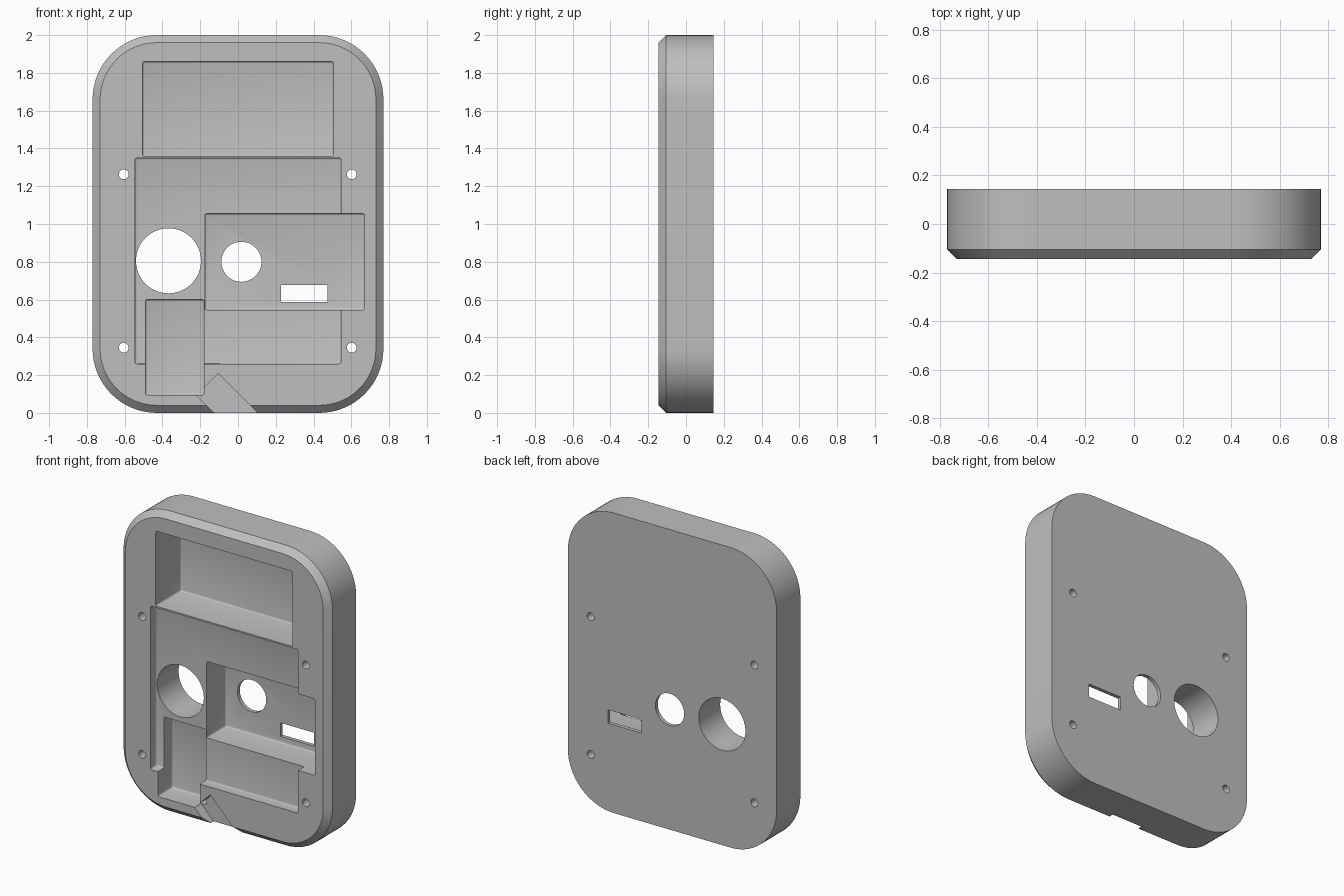
import bpy, bmesh, math
from mathutils import Vector, Matrix

cube = bpy.data.objects.get("Cube")
if cube:
    bpy.data.objects.remove(cube, do_unlink=True)

FRONT, BACK = -0.145, 0.145
HALF_W, HEIGHT, RADIUS, CHAMFER = 0.77, 2.0, 0.34, 0.04

grey = bpy.data.materials.new("matte_grey")
grey.use_nodes = True
colour = (0.52, 0.52, 0.52, 1)
grey.diffuse_color = colour
grey.node_tree.nodes["Principled BSDF"].inputs["Base Color"].default_value = colour


def make_object(name, bm):
    bmesh.ops.recalc_face_normals(bm, faces=bm.faces)
    mesh = bpy.data.meshes.new(name)
    bm.to_mesh(mesh)
    bm.free()
    mesh.materials.append(grey)
    obj = bpy.data.objects.new(name, mesh)
    bpy.context.collection.objects.link(obj)
    return obj


def rounded_loop(bm, y, inset, steps=16):
    """Rounded rectangle outline at depth y."""
    verts = []
    cx, cz = HALF_W - RADIUS, HEIGHT / 2 - RADIUS
    r = RADIUS - inset
    for q, (sx, sz) in enumerate([(1, 1), (-1, 1), (-1, -1), (1, -1)]):
        for i in range(steps + 1):
            a = math.pi / 2 * (q + i / steps)
            verts.append(bm.verts.new((sx * cx + r * math.cos(a), y,
                                       HEIGHT / 2 + sz * cz + r * math.sin(a))))
    return verts


# Case body with a chamfered front rim
bm = bmesh.new()
loops = [rounded_loop(bm, FRONT, CHAMFER),
         rounded_loop(bm, FRONT + CHAMFER, 0),
         rounded_loop(bm, BACK, 0)]
for a, b in zip(loops, loops[1:]):
    for i in range(len(a)):
        j = (i + 1) % len(a)
        bm.faces.new((a[i], a[j], b[j], b[i]))
bm.faces.new(loops[0])
bm.faces.new(loops[-1])
case = make_object("case_body", bm)


def cut(bm):
    """Subtract a closed shape from the case."""
    tool = make_object("cutter", bm)
    tool.hide_render = True
    mod = case.modifiers.new("cut", 'BOOLEAN')
    mod.operation = 'DIFFERENCE'
    mod.solver = 'EXACT'
    mod.object = tool
    bpy.context.view_layer.objects.active = case
    bpy.ops.object.modifier_apply(modifier=mod.name)
    bpy.data.objects.remove(tool, do_unlink=True)


def box(x0, x1, z0, z1, y0, y1, fillet=0.0):
    bm = bmesh.new()
    size = Vector((x1 - x0, y1 - y0, z1 - z0))
    mid = Vector((x0 + x1, y0 + y1, z0 + z1)) / 2
    bmesh.ops.create_cube(bm, size=1, matrix=Matrix.Translation(mid) @ Matrix.Diagonal(size.to_4d()))
    if fillet:
        bmesh.ops.bevel(bm, geom=bm.edges[:], offset=fillet, segments=3,
                        profile=0.5, affect='EDGES')
    return bm


def pocket(x0, x1, z0, z1, depth):
    cut(box(x0, x1, z0, z1, FRONT - 0.1, FRONT + depth, 0.01))


def hole(x, z, r, sides=64):
    bm = bmesh.new()
    bmesh.ops.create_cone(bm, cap_ends=True, segments=sides, radius1=r, radius2=r, depth=1,
                          matrix=Matrix.Translation((x, 0, z)) @ Matrix.Rotation(math.pi / 2, 4, 'X'))
    cut(bm)


# Stepped component pockets
pocket(-0.505, 0.505, 1.36, 1.86, 0.265)    # upper bay
pocket(-0.545, 0.545, 0.26, 1.35, 0.065)    # shallow board tray
pocket(-0.175, 0.67, 0.545, 1.055, 0.265)   # deep middle bay
pocket(-0.49, -0.18, 0.095, 0.6, 0.155)     # lower side bay

# Diagonal cable channel leaving through the bottom edge
bm = bmesh.new()
outline = [(-0.104, 0.208), (-0.219, 0.093), (0.075, -0.2), (0.304, -0.2)]
rings = [[bm.verts.new((x, y, z)) for x, z in outline] for y in (FRONT - 0.1, FRONT + 0.07)]
for i in range(len(outline)):
    j = (i + 1) % len(outline)
    bm.faces.new((rings[0][i], rings[0][j], rings[1][j], rings[1][i]))
for ring in rings:
    bm.faces.new(ring)
cut(bm)

# Through openings
hole(-0.368, 0.805, 0.172)
hole(0.018, 0.8, 0.106)
cut(box(0.228, 0.475, 0.587, 0.677, -0.5, 0.5))

# Screw holes
for x in (-0.605, 0.602):
    for z in (0.345, 1.263):
        hole(x, z, 0.026, 32)

# Smooth curves with crisp edges
bpy.ops.object.select_all(action='DESELECT')
case.select_set(True)
bpy.context.view_layer.objects.active = case
bpy.ops.object.shade_smooth_by_angle(angle=math.radians(30))
